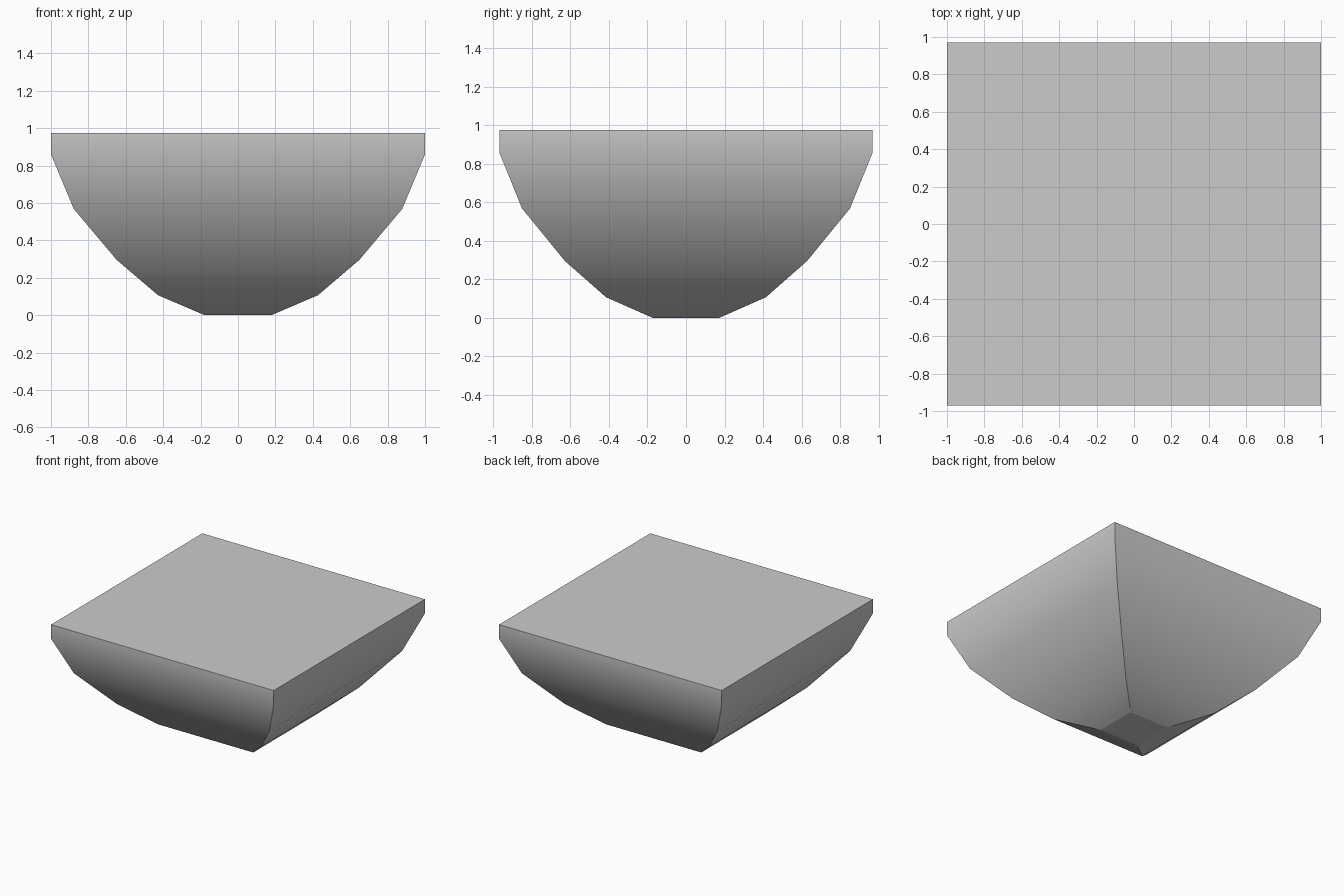
import bpy, bmesh, math

if "Cube" in bpy.data.objects:
    bpy.data.objects.remove(bpy.data.objects["Cube"])

# Bowl profile: (half width in x, height)
PROFILE = [(0.178, 0.0), (0.428, 0.107), (0.648, 0.295),
           (0.878, 0.568), (1.0, 0.86), (1.0, 0.975)]
DEPTH = 0.97  # y half width relative to x

bm = bmesh.new()

# Square rings stacked along the profile
rings = [[bm.verts.new((sx * w, sy * w * DEPTH, z))
          for sx, sy in ((-1, -1), (1, -1), (1, 1), (-1, 1))]
         for w, z in PROFILE]

# Curved side walls
for low, high in zip(rings, rings[1:]):
    for i in range(4):
        j = (i + 1) % 4
        bm.faces.new((low[i], low[j], high[j], high[i]))

# Flat base and flat top
bm.faces.new(rings[0][::-1])
bm.faces.new(rings[-1])

mesh = bpy.data.meshes.new("square_bowl")
bm.to_mesh(mesh)
bm.free()
bowl = bpy.data.objects.new("square_bowl", mesh)
bpy.context.collection.objects.link(bowl)

# Smooth walls with crisp corners, rim and base
bpy.context.view_layer.objects.active = bowl
bowl.select_set(True)
bpy.ops.object.shade_smooth_by_angle(angle=math.radians(23))
